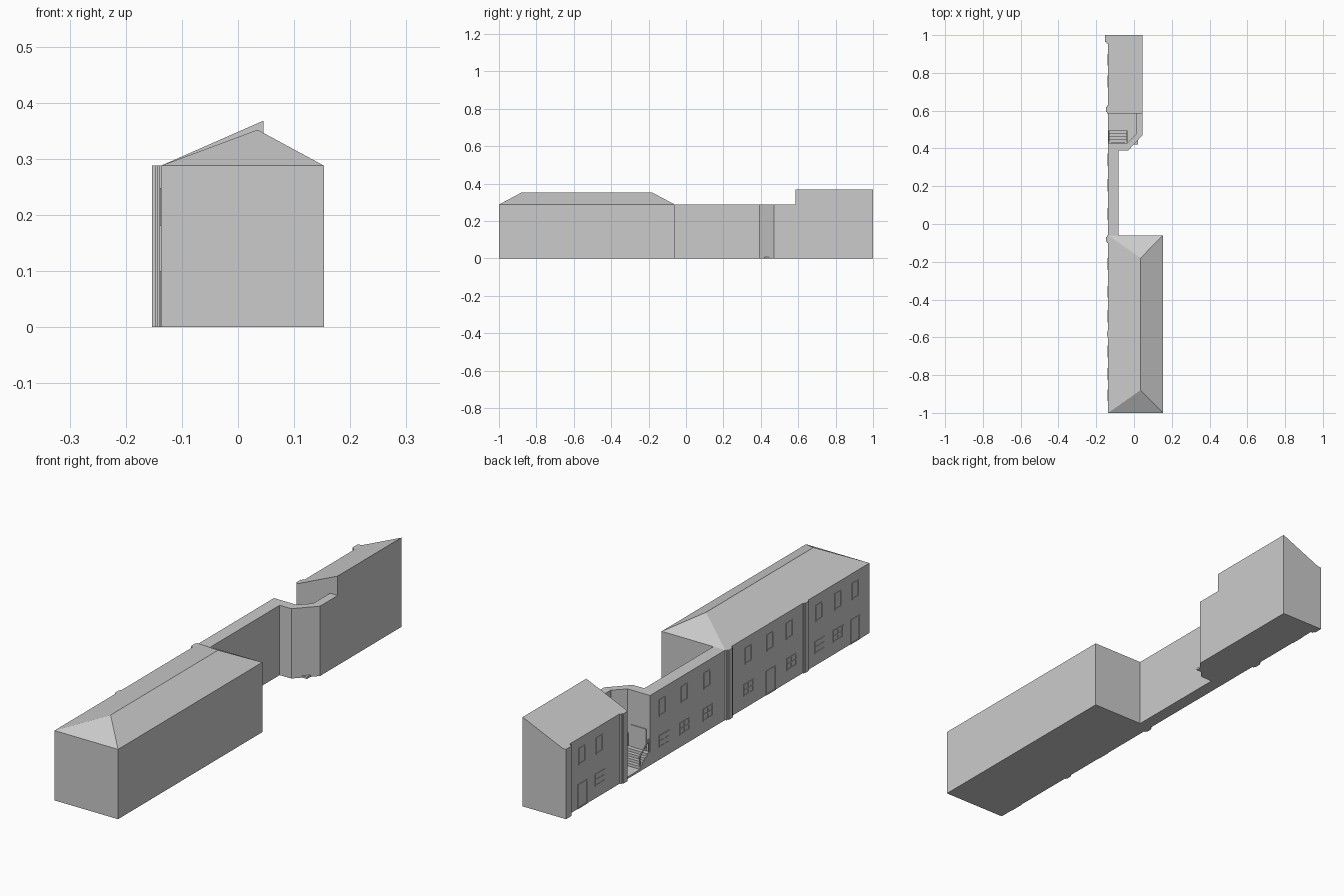
import bpy, bmesh
from mathutils import Vector

if "Cube" in bpy.data.objects:
    bpy.data.objects.remove(bpy.data.objects["Cube"])

grey = bpy.data.materials.new("plain grey")
grey.diffuse_color = (0.6, 0.6, 0.6, 1)
grey.use_nodes = True
grey.node_tree.nodes["Principled BSDF"].inputs["Base Color"].default_value = grey.diffuse_color

W = -0.137    # street wall plane
EAVE = 0.288


def finish(name, bm):
    bmesh.ops.recalc_face_normals(bm, faces=bm.faces)
    me = bpy.data.meshes.new(name)
    bm.to_mesh(me)
    bm.free()
    me.materials.append(grey)
    ob = bpy.data.objects.new(name, me)
    bpy.context.collection.objects.link(ob)
    return ob


def add_prism(bm, pts, direction):
    """Closed prism: a planar outline pushed along a direction."""
    face = bm.faces.new([bm.verts.new(p) for p in pts])
    new = bmesh.ops.extrude_face_region(bm, geom=[face], use_keep_orig=True)["geom"]
    verts = [g for g in new if isinstance(g, bmesh.types.BMVert)]
    bmesh.ops.translate(bm, vec=Vector(direction), verts=verts)


def prism(name, pts, direction):
    bm = bmesh.new()
    add_prism(bm, pts, direction)
    return finish(name, bm)


def add_box(bm, x0, x1, y0, y1, z0, z1):
    add_prism(bm, [(x0, y0, z0), (x1, y0, z0), (x1, y1, z0), (x0, y1, z0)], (0, 0, z1 - z0))


def boxes(name, dims):
    bm = bmesh.new()
    for d in dims:
        add_box(bm, *d)
    return finish(name, bm)


# South block with hipped roof
bm = bmesh.new()
base = [(W, -1), (0.153, -1), (0.153, -0.06), (W, -0.06)]
lo = [bm.verts.new((x, y, 0)) for x, y in base]
hi = [bm.verts.new((x, y, EAVE)) for x, y in base]
r0, r1 = bm.verts.new((0.035, -0.88, 0.352)), bm.verts.new((0.035, -0.18, 0.352))
bm.faces.new(lo)
for i in range(4):
    j = (i + 1) % 4
    bm.faces.new((lo[i], lo[j], hi[j], hi[i]))
for f in ((hi[0], hi[1], r0), (hi[1], hi[2], r1, r0), (hi[2], hi[3], r1), (hi[3], hi[0], r0, r1)):
    bm.faces.new(f)
finish("south_block", bm)

# Narrow link and the canted wall around the stair court
boxes("link_block", [(W, -0.083, -0.06, 0.43, 0, EAVE)])
ring = [(-0.083, 0.39), (-0.03, 0.39), (0.045, 0.47), (0.045, 0.585),
        (0.01, 0.585), (0.01, 0.475), (-0.035, 0.43), (-0.083, 0.43)]
prism("court_wall", [(x, y, 0) for x, y in ring], (0, 0, EAVE))

# North block with single-pitch roof
prism("north_block", [(W, 0.585, 0), (0.045, 0.585, 0), (0.045, 0.585, 0.368), (W, 0.585, EAVE)],
      (0, 0.415, 0))

# Court floor, steps rising to the link door, and handrails
boxes("court_floor", [(W, 0.02, 0.42, 0.59, 0, 0.008)])
boxes("court_steps", [(W, -0.035, 0.43, 0.495 - 0.015 * i, 0.008, 0.02 + 0.012 * i) for i in range(4)])
boxes("court_door", [(-0.12, -0.05, 0.43, 0.433, 0.05, 0.146)])
bm = bmesh.new()
for x in (W + 0.002, -0.04):
    add_prism(bm, [(x, 0.432, 0.104), (x, 0.432, 0.11), (x, 0.495, 0.058), (x, 0.495, 0.052)],
              (0.004, 0, 0))
    for y, z0, z1 in ((0.434, 0.05, 0.104), (0.491, 0.008, 0.056)):
        add_box(bm, x, x + 0.004, y - 0.002, y + 0.002, z0, z1)
finish("handrails", bm)

# Stepped pilasters on the street wall: y range, projection
for i, (y0, y1, d) in enumerate([(0.955, 1.0, 0.016), (0.585, 0.628, 0.011),
                                 (-0.1, -0.06, 0.011), (-0.6, -0.565, 0.007)]):
    boxes(f"pilaster_{i}", [(W - d * 0.6, W, y0, y1, 0, EAVE),
                            (W - d, W, y0 + 0.008, y1 if y1 == 1 else y1 - 0.008, 0, EAVE)])


def opening(name, y, z0, z1, w, cross=False):
    """Thin raised frame with bars around the wall face."""
    t, x0 = 0.005, W - 0.002
    a, b = y - w / 2, y + w / 2
    parts = [(x0, W, a, a + t, z0, z1), (x0, W, b - t, b, z0, z1),
             (x0, W, a + t, b - t, z0, z0 + t), (x0, W, a + t, b - t, z1 - t, z1)]
    if cross:
        zc = (z0 + z1) / 2
        parts += [(x0, W, y - t / 2, y + t / 2, z0 + t, z1 - t),
                  (x0, W, a + t, b - t, zc - t / 2, zc + t / 2)]
    boxes(name, parts)


# Upper windows, lower four-pane windows, doors
for i, y in enumerate([0.874, 0.76, 0.35, 0.205, 0.06, -0.212, -0.35, -0.477, -0.67, -0.795, -0.907]):
    opening(f"upper_window_{i}", y, 0.18, 0.248, 0.044)
for i, y in enumerate([0.755, 0.338, 0.205, 0.053, -0.212, -0.49, -0.675, -0.795]):
    opening(f"lower_window_{i}", y, 0.05, 0.1, 0.064, True)
for i, y in enumerate([0.87, -0.358, -0.907]):
    opening(f"street_door_{i}", y, 0, 0.1, 0.062)
